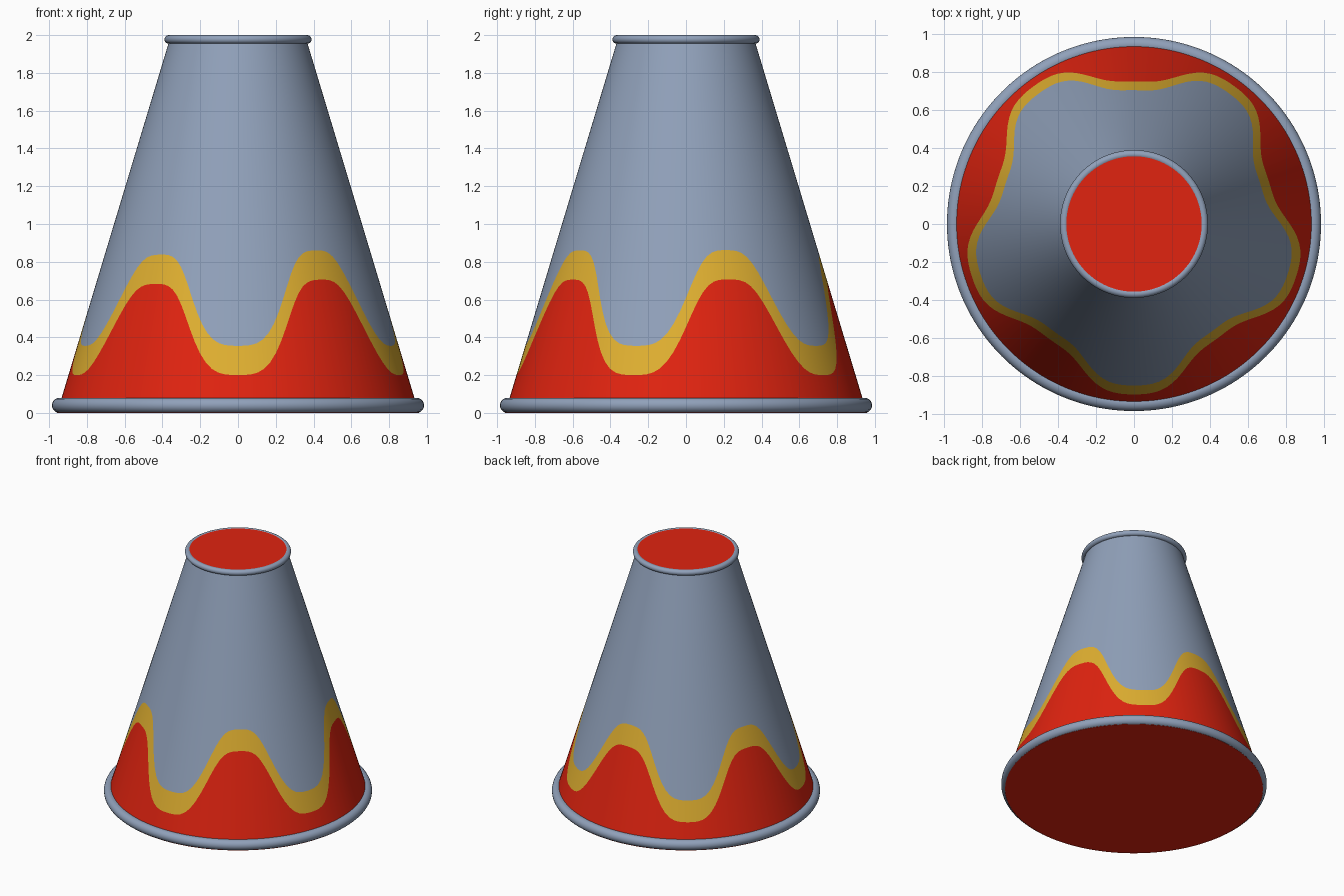
import bpy
import bmesh
from math import cos, sin, pi, radians

if "Cube" in bpy.data.objects:
    bpy.data.objects.remove(bpy.data.objects["Cube"], do_unlink=True)

SEGMENTS = 160
LOBES = 5


def make_material(name, rgb):
    mat = bpy.data.materials.new(name)
    mat.use_nodes = True
    mat.diffuse_color = (*rgb, 1)
    mat.node_tree.nodes["Principled BSDF"].inputs["Base Color"].default_value = (*rgb, 1)
    return mat


red = make_material("red", (0.75, 0.017, 0.005))
yellow = make_material("yellow", (0.74, 0.43, 0.03))
steel = make_material("blue grey", (0.28, 0.355, 0.49))


def cone_radius(z):
    return 0.958 - 0.3016 * z


def wave_height(angle, low, high):
    # Five rounded waves, slightly taller towards one side
    phase = LOBES * (angle + pi / 2)
    lift = (1 - (cos(phase) - 0.1 * cos(3 * phase)) / 0.9) / 2
    tilt = 0.02 * cos(angle + radians(15))
    return low + (high - low + tilt) * lift


def make_body():
    # Bands of faces follow the wave edges: red, yellow, then grey
    bm = bmesh.new()
    columns = []
    for i in range(SEGMENTS):
        a = 2 * pi * i / SEGMENTS
        heights = (0.0, wave_height(a, 0.2, 0.69), wave_height(a, 0.355, 0.845), 1.98)
        columns.append([bm.verts.new((cone_radius(z) * cos(a), cone_radius(z) * sin(a), z))
                        for z in heights])
    for i, here in enumerate(columns):
        there = columns[(i + 1) % SEGMENTS]
        for band in range(3):
            face = bm.faces.new((here[band], there[band], there[band + 1], here[band + 1]))
            face.material_index = band
    mesh = bpy.data.meshes.new("cone_body")
    bm.to_mesh(mesh)
    bm.free()
    for mat in (red, yellow, steel):
        mesh.materials.append(mat)
    body = bpy.data.objects.new("cone_body", mesh)
    bpy.context.collection.objects.link(body)
    mesh.shade_smooth()


def make_rim(name, major, minor, z):
    bpy.ops.mesh.primitive_torus_add(major_radius=major, minor_radius=minor, location=(0, 0, z),
                                     major_segments=SEGMENTS, minor_segments=20)
    rim = bpy.context.object
    rim.name = name
    rim.data.materials.append(steel)
    bpy.ops.object.shade_smooth()


def make_cap(name, radius, z, facing):
    bpy.ops.mesh.primitive_circle_add(vertices=SEGMENTS, radius=radius, fill_type='NGON',
                                      location=(0, 0, z))
    cap = bpy.context.object
    cap.name = name
    cap.data.materials.append(red)
    if cap.data.polygons[0].normal.z * facing < 0:
        cap.data.flip_normals()


make_body()

# Rolled edges
make_rim("bottom_rim", 0.945, 0.04, 0.04)
make_rim("top_rim", 0.367, 0.0225, 1.9775)

# Closing discs
make_cap("bottom_cap", 0.956, 0.0, -1)
make_cap("top_cap", 0.365, 1.997, 1)
